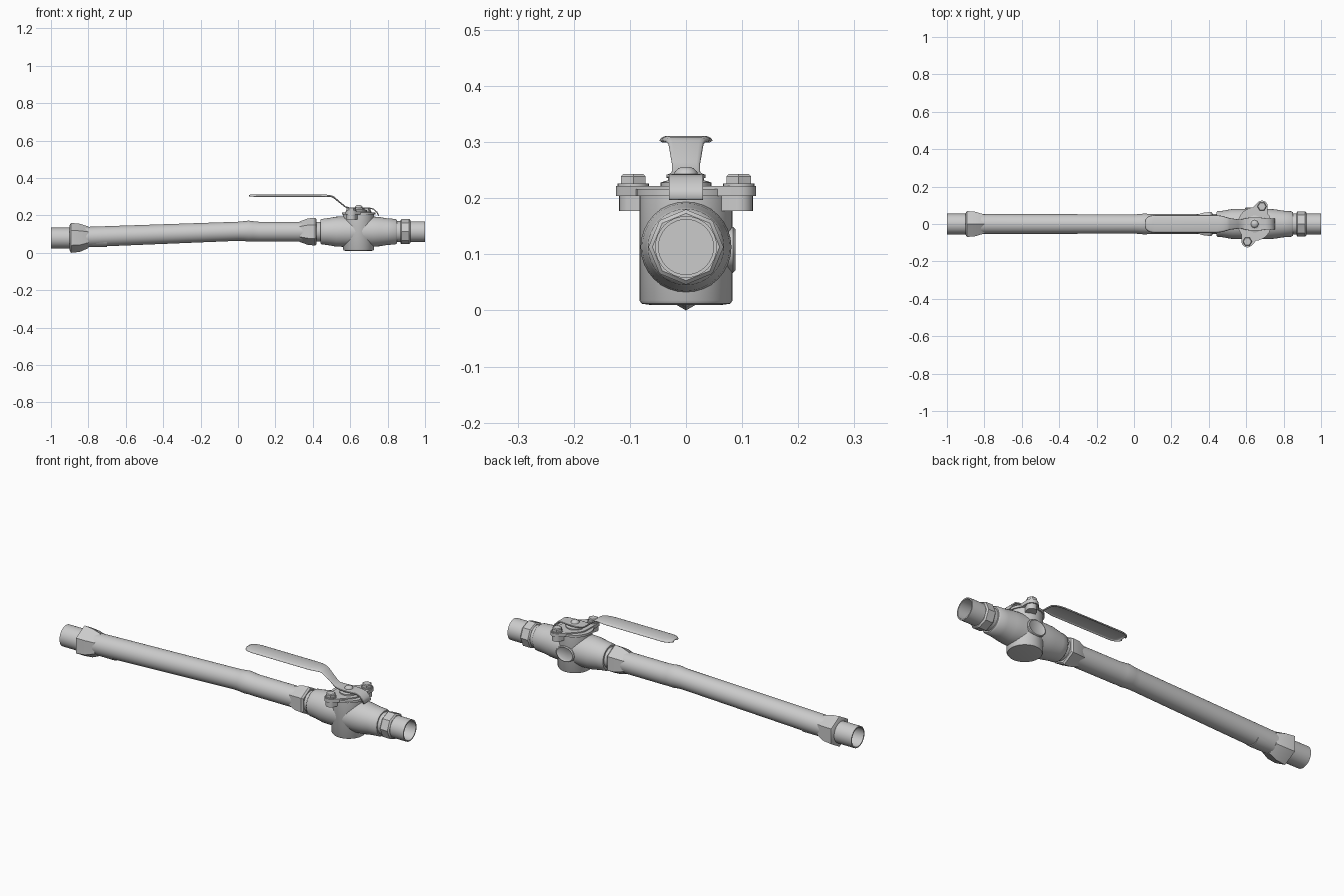
import bpy, bmesh, math
from math import pi, cos, sin
from mathutils import Vector

if "Cube" in bpy.data.objects:
    bpy.data.objects.remove(bpy.data.objects["Cube"])

CX, CZ = 0.645, 0.113      # valve centre


def finish(name, bm, angle=40):
    bmesh.ops.recalc_face_normals(bm, faces=bm.faces)
    me = bpy.data.meshes.new(name)
    bm.to_mesh(me)
    bm.free()
    ob = bpy.data.objects.new(name, me)
    bpy.context.collection.objects.link(ob)
    bpy.ops.object.select_all(action='DESELECT')
    ob.select_set(True)
    bpy.context.view_layer.objects.active = ob
    bpy.ops.object.shade_smooth_by_angle(angle=math.radians(angle))
    return ob


def loft(name, rings, n=32):
    """Skin round rings (x, centre z, radius) along x and cap both ends."""
    bm = bmesh.new()
    loops = [[bm.verts.new((x, r * sin(2 * pi * i / n), z + r * cos(2 * pi * i / n)))
              for i in range(n)] for x, z, r in rings]
    for a, b in zip(loops, loops[1:]):
        for i in range(n):
            bm.faces.new((a[i], a[(i + 1) % n], b[(i + 1) % n], b[i]))
    bm.faces.new(loops[0])
    bm.faces.new(loops[-1])
    return finish(name, bm)


def turned(name, x, y, profile, n=32):
    """Vertical turned part from (radius, z) points."""
    bm = bmesh.new()
    loops = [[bm.verts.new((x + r * cos(2 * pi * i / n), y + r * sin(2 * pi * i / n), z))
              for i in range(n)] for r, z in profile]
    for a, b in zip(loops, loops[1:]):
        for i in range(n):
            bm.faces.new((a[i], a[(i + 1) % n], b[(i + 1) % n], b[i]))
    bm.faces.new(loops[0])
    bm.faces.new(loops[-1])
    return finish(name, bm)


def plate(name, circles, z0, z1):
    """Plate whose outline is the hull around circles (x, y, radius)."""
    bm = bmesh.new()
    for z in (z0, z1):
        for x, y, r in circles:
            for i in range(24):
                bm.verts.new((x + r * cos(i * pi / 12), y + r * sin(i * pi / 12), z))
    res = bmesh.ops.convex_hull(bm, input=bm.verts)
    junk = set(res['geom_interior']) | set(res['geom_unused'])
    bmesh.ops.delete(bm, geom=[v for v in junk if isinstance(v, bmesh.types.BMVert)],
                     context='VERTS')
    bmesh.ops.dissolve_limit(bm, angle_limit=0.01, verts=bm.verts, edges=bm.edges)
    return finish(name, bm)


# Hollow pipe ends
loft("left_pipe_end", [(-0.7, 0.079, 0.049), (-1, 0.079, 0.049), (-1, 0.079, 0.055),
                       (-0.86, 0.079, 0.055)])
loft("right_pipe_end", [(0.74, CZ, 0.049), (1, CZ, 0.049), (1, CZ, 0.055), (0.88, CZ, 0.055)])

# Long sloping pipe with a swelling at its joint, then a level run
loft("long_pipe", [(-0.86, 0.082, 0.056), (-0.80, 0.085, 0.054), (0.0, 0.115, 0.051),
                   (0.03, 0.116, 0.053), (0.055, 0.116, 0.056), (0.08, 0.115, 0.054),
                   (0.11, 0.113, 0.053), (0.35, CZ, 0.053), (0.46, CZ, 0.053)])

# Hexagonal and octagonal collars
loft("left_collar", [(-0.90, 0.08, 0.068), (-0.893, 0.08, 0.08), (-0.845, 0.08, 0.075),
                     (-0.80, 0.083, 0.058)], 6)
loft("middle_collar", [(0.33, CZ, 0.055), (0.375, CZ, 0.071), (0.412, CZ, 0.074),
                       (0.42, CZ, 0.066)], 6)
loft("right_collar", [(0.868, CZ, 0.06), (0.874, CZ, 0.067), (0.915, CZ, 0.067),
                      (0.922, CZ, 0.06)], 8)
loft("right_neck", [(0.83, CZ, 0.056), (0.89, CZ, 0.056)])

# Valve body: horizontal barrel and vertical chamber
loft("valve_barrel", [(0.44, CZ, 0.062), (0.446, CZ, 0.068), (0.475, CZ, 0.071),
                      (0.525, CZ, 0.08), (0.57, CZ, 0.081), (0.72, CZ, 0.081),
                      (0.755, CZ, 0.078), (0.80, CZ, 0.071), (0.842, CZ, 0.068),
                      (0.85, CZ, 0.062)])
turned("valve_chamber", CX, 0, [(0.065, 0.01), (0.079, 0.012), (0.083, 0.018), (0.083, 0.206)], 40)

# Oval pad on the back of the chamber
bm = bmesh.new()
rows = [[bm.verts.new((CX + a * cos(i * pi / 16), y, 0.108 + b * sin(i * pi / 16)))
         for i in range(32)] for y, a, b in
        [(0.04, 0.055, 0.044), (0.084, 0.052, 0.041), (0.088, 0.047, 0.037), (0.083, 0.04, 0.03)]]
for a, b in zip(rows, rows[1:]):
    for i in range(32):
        bm.faces.new((a[i], a[(i + 1) % 32], b[(i + 1) % 32], b[i]))
bm.faces.new(rows[0])
bm.faces.new(rows[-1])
finish("side_pad", bm)

# Two-eared flange, lugs and bolts
ears = [(CX + 0.039, 0.094), (CX - 0.039, -0.094)]
plate("flange", [(CX, 0, 0.068)] + [(x, y, 0.031) for x, y in ears], 0.204, 0.222)
plate("flange_disc", [(CX, 0, 0.09)], 0.204, 0.216)
for i, (x, y) in enumerate(ears):
    plate(f"lug_{i}", [(x, y, 0.025), (x * 0.6 + CX * 0.4, y * 0.6, 0.025)], 0.177, 0.205)
    turned(f"bolt_washer_{i}", x, y, [(0.028, 0.221), (0.028, 0.226)], 24)
    turned(f"bolt_head_{i}", x, y, [(0.025, 0.224), (0.025, 0.239), (0.021, 0.243)], 6)

# Stem stack with domed nut
turned("stem_boss", CX, 0, [(0.045, 0.22), (0.045, 0.228), (0.032, 0.232), (0.032, 0.236)])
turned("stem_washer", CX, 0, [(0.028, 0.236), (0.028, 0.242), (0.025, 0.243)])
turned("stem_nut", CX, 0, [(0.021, 0.24), (0.020, 0.247), (0.014, 0.253), (0.006, 0.256)], 16)

# Bent sheet lever with turned-down rim: stations (x, z, half width, lip drop)
stations = [(0.062, 0.307, 0.014, 0.006), (0.066, 0.308, 0.026, 0.007), (0.076, 0.308, 0.036, 0.007),
            (0.09, 0.308, 0.042, 0.007), (0.11, 0.308, 0.045, 0.007), (0.44, 0.308, 0.045, 0.007),
            (0.47, 0.308, 0.041, 0.007), (0.495, 0.306, 0.034, 0.006), (0.51, 0.300, 0.029, 0.005),
            (0.555, 0.262, 0.023, 0.003), (0.575, 0.246, 0.024, 0.002), (0.595, 0.240, 0.03, 0),
            (0.62, 0.239, 0.035, 0), (0.67, 0.239, 0.035, 0), (0.705, 0.239, 0.03, 0),
            (0.725, 0.234, 0.03, 0), (0.742, 0.218, 0.03, 0), (0.752, 0.198, 0.03, 0)]
bm = bmesh.new()
rows = [[bm.verts.new((x, w * k, z - d * lip))
         for k, lip in ((-1, 1), (-0.94, 0.4), (-0.8, 0), (0.8, 0), (0.94, 0.4), (1, 1))]
        for x, z, w, d in stations]
for a, b in zip(rows, rows[1:]):
    for i in range(5):
        bm.faces.new((a[i], b[i], b[i + 1], a[i + 1]))
lever = finish("lever", bm, 45)
mod = lever.modifiers.new("sheet", 'SOLIDIFY')
mod.thickness = 0.006
mod.offset = 0
